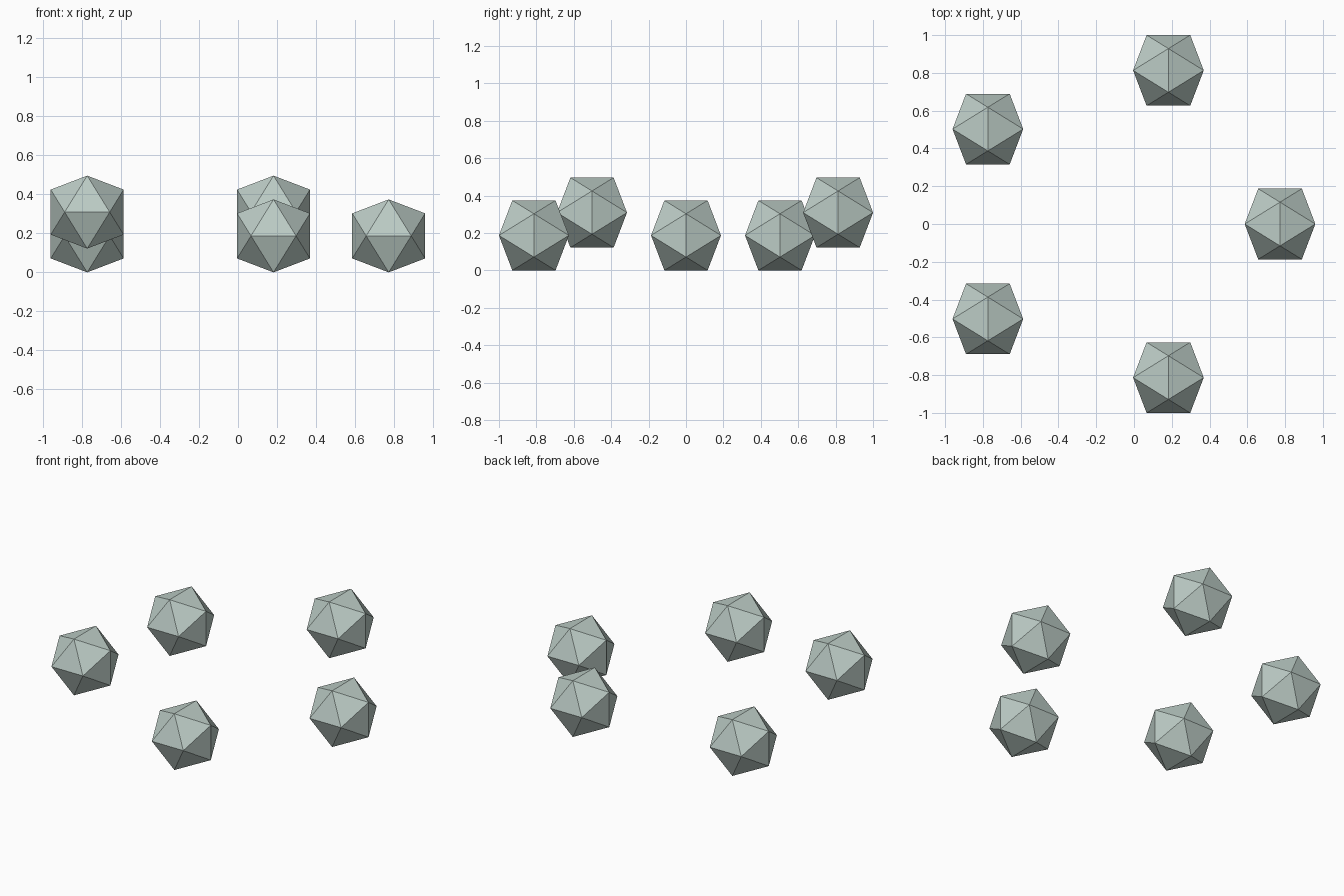
import bpy, bmesh, math

cube = bpy.data.objects.get("Cube")
if cube:
    bpy.data.objects.remove(cube, do_unlink=True)

# Single grey-green material
colour = (0.5, 0.6, 0.56, 1)
mat = bpy.data.materials.new("pale_grey_green")
mat.use_nodes = True
mat.diffuse_color = colour
mat.node_tree.nodes["Principled BSDF"].inputs["Base Color"].default_value = colour

HALF = 0.187                                # half width of one gem
SHORT = HALF * 2 / (1 + math.sqrt(5))       # half edge length
RING, SHIFT, LIFT = 0.855, -0.082, 0.122
COUNT = 5

# Twenty-sided gem: hull of three crossed golden rectangles
mesh = bpy.data.meshes.new("gem")
bm = bmesh.new()
for p in (-SHORT, SHORT):
    for q in (-HALF, HALF):
        for co in ((q, 0, p), (p, q, 0), (0, p, q)):
            bm.verts.new(co)
bmesh.ops.convex_hull(bm, input=bm.verts)
bmesh.ops.recalc_face_normals(bm, faces=bm.faces)
bm.to_mesh(mesh)
bm.free()
mesh.materials.append(mat)

# Ring of gems, every second one raised
for i in range(COUNT):
    angle = math.tau * i / COUNT
    gem = bpy.data.objects.new(f"floating_gem_{i + 1}", mesh)
    gem.location = (SHIFT + RING * math.cos(angle),
                    RING * math.sin(angle),
                    HALF + LIFT * (i % 2))
    bpy.context.collection.objects.link(gem)
